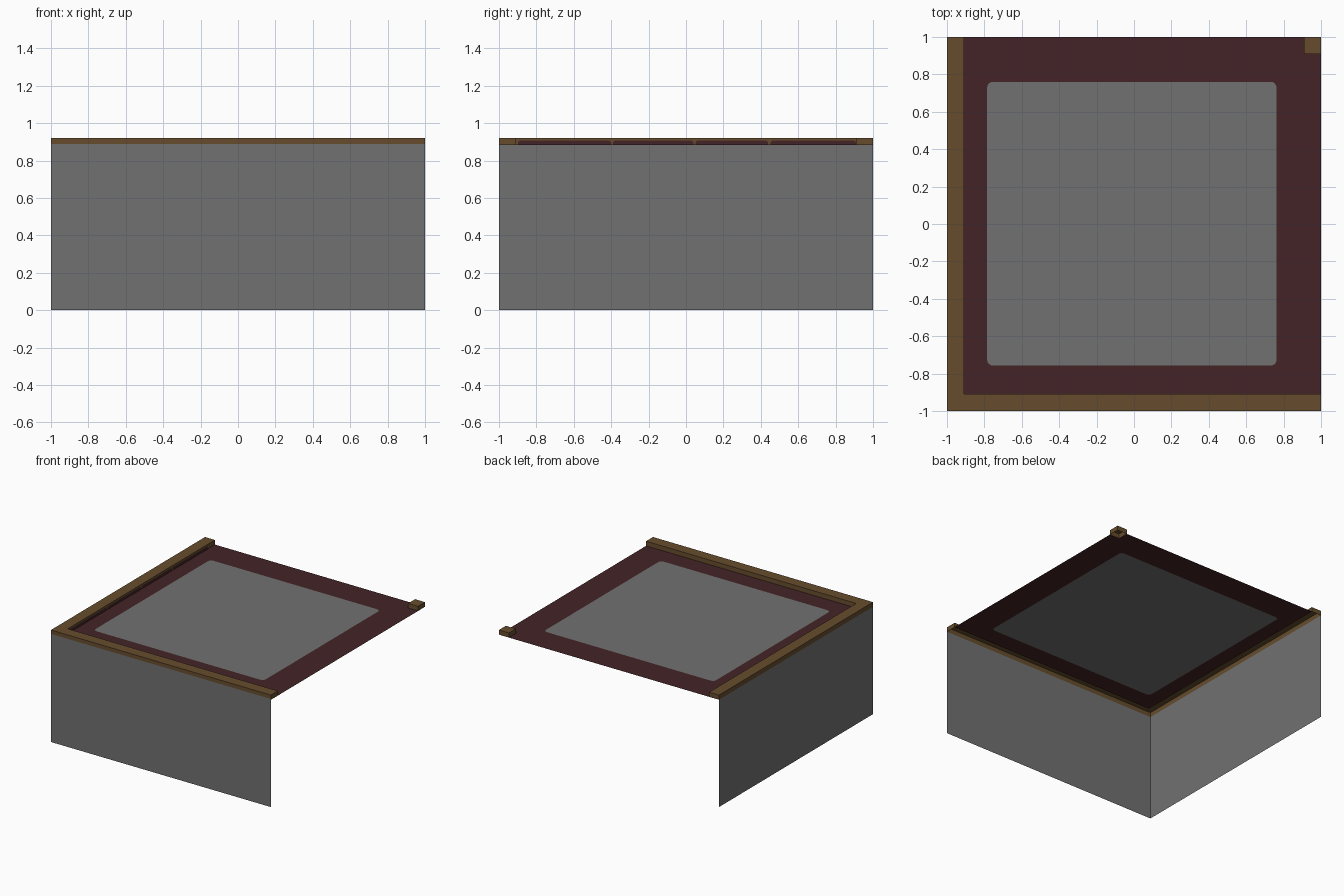
import bpy, bmesh, math

if "Cube" in bpy.data.objects:
    bpy.data.objects.remove(bpy.data.objects["Cube"])

def material(name, rgb):
    m = bpy.data.materials.new(name)
    m.diffuse_color = (*rgb, 1)
    m.use_nodes = True
    m.node_tree.nodes["Principled BSDF"].inputs["Base Color"].default_value = m.diffuse_color
    return m

GREY = material("plaster_grey", (0.165, 0.165, 0.165))
WOOD = material("wood_brown", (0.133, 0.073, 0.026))
RED = material("dark_red", (0.057, 0.017, 0.019))

Z0, Z1, W = 0.882, 0.92, 0.09   # trim bottom, trim top, trim width

def finish(name, bm, mat):
    me = bpy.data.meshes.new(name)
    bm.to_mesh(me)
    bm.free()
    me.materials.append(mat)
    ob = bpy.data.objects.new(name, me)
    bpy.context.collection.objects.link(ob)
    return ob

def polygon(name, pts, mat):
    bm = bmesh.new()
    bm.faces.new([bm.verts.new(p) for p in pts])
    return finish(name, bm, mat)

def hollow_trim(name, outline):
    """Extruded outline with top and sides, open underneath."""
    bm = bmesh.new()
    low = [bm.verts.new((x, y, Z0)) for x, y in outline]
    top = [bm.verts.new((x, y, Z1)) for x, y in outline]
    n = len(outline)
    for i in range(n):
        j = (i + 1) % n
        bm.faces.new((low[i], low[j], top[j], top[i]))
    bm.faces.new(top)
    return finish(name, bm, WOOD)

def rounded_rect(x0, x1, y0, y1, r, steps=4):
    pts = []
    corners = [(x1 - r, y1 - r), (x0 + r, y1 - r), (x0 + r, y0 + r), (x1 - r, y0 + r)]
    for k, (cx, cy) in enumerate(corners):
        for s in range(steps + 1):
            a = math.pi / 2 * (k + s / steps)
            pts.append((cx + r * math.cos(a), cy + r * math.sin(a)))
    return pts

# Two thin walls: front and left
polygon("front_wall", [(-1, -1, 0), (1, -1, 0), (1, -1, Z0), (-1, -1, Z0)], GREY)
polygon("left_wall", [(-1, 1, 0), (-1, -1, 0), (-1, -1, Z0), (-1, 1, Z0)], GREY)

# Thin grey strip where the plaster runs up onto the front trim
polygon("front_wall_top_strip", [(-1, -1.001, Z0), (1, -1.001, Z0),
                                 (1, -1.001, 0.889), (-1, -1.001, 0.889)], GREY)

# L-shaped wooden trim along both walls, and the lone corner block
i = -1 + W
hollow_trim("wall_trim", [(-1, -1), (1, -1), (1, i), (i, i), (i, 1), (-1, 1)])
hollow_trim("corner_block", [(1 - W, 1 - W), (1, 1 - W), (1, 1), (1 - W, 1)])

# Roof sheet: grey rounded panel inside a dark red border
panel = rounded_rect(-0.785, 0.762, -0.757, 0.76, 0.03)
polygon("roof_panel", [(x, y, Z0) for x, y in panel], GREY)
border = [(i, i), (1, i), (1, 1 - W), (1 - W, 1 - W), (1 - W, 1), (i, 1)]
bm = bmesh.new()
edges = []
for loop in (border, panel):
    vs = [bm.verts.new((x, y, Z0)) for x, y in loop]
    edges += [bm.edges.new((vs[k], vs[(k + 1) % len(vs)])) for k in range(len(vs))]
bmesh.ops.triangle_fill(bm, edges=edges, use_beauty=True, normal=(0, 0, 1))
for f in bm.faces:
    if f.normal.z < 0:
        f.normal_flip()
finish("roof_border", bm, RED)

# Dark red inlays on the inner side of the left trim
stops = [-0.905, -0.395, 0.045, 0.445, 0.915]
bm = bmesh.new()
for a, b in zip(stops, stops[1:]):
    a, b, x, c = a + 0.006, b - 0.006, i + 0.002, 0.008
    bm.faces.new([bm.verts.new((x, y, z)) for y, z in
                  ((a, Z0), (b, Z0), (b, 0.898), (b - c, 0.906), (a + c, 0.906), (a, 0.898))])
finish("trim_inlays", bm, RED)
